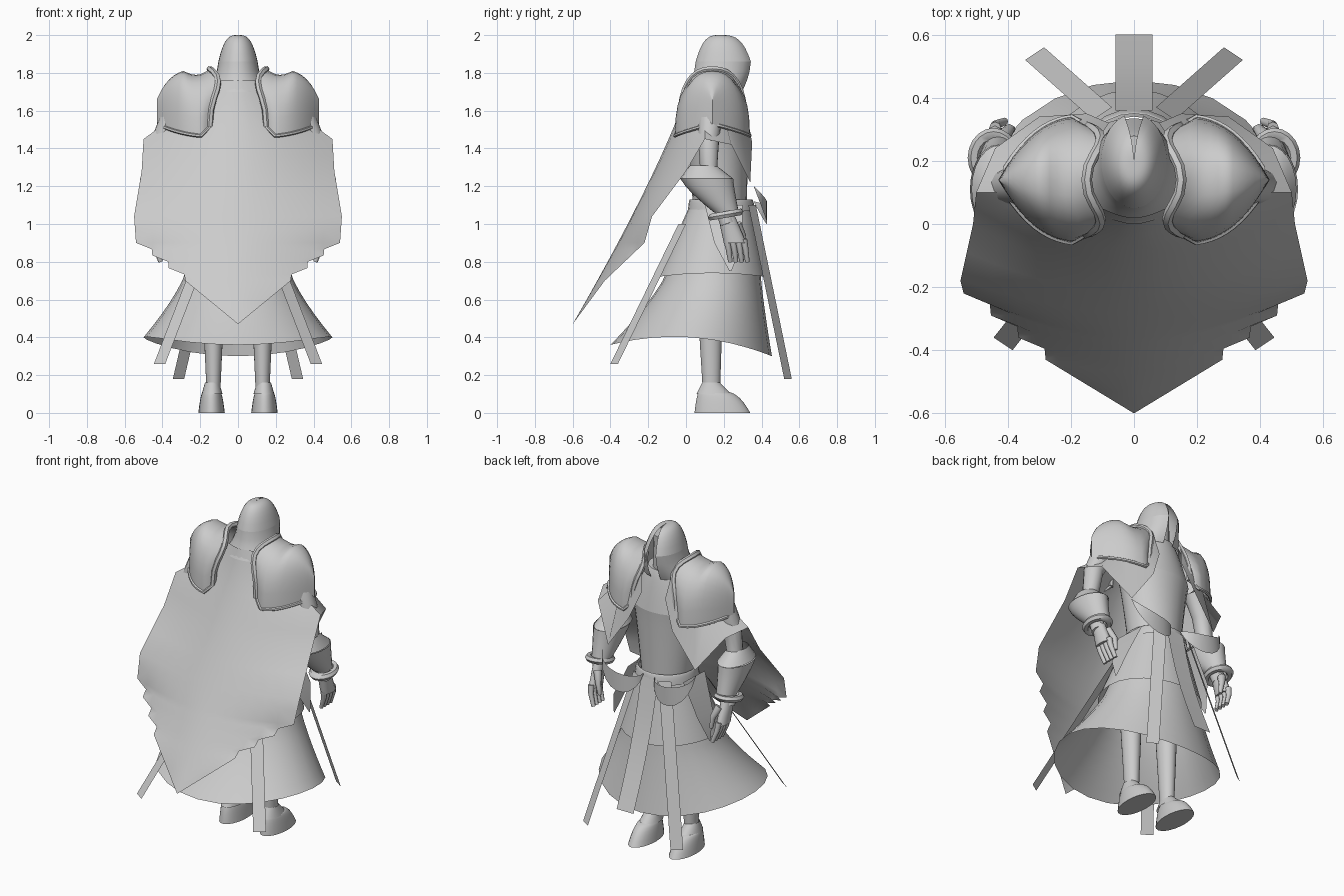
import bpy, bmesh
from math import sin, cos, pi, radians
from mathutils import Vector

if "Cube" in bpy.data.objects:
    bpy.data.objects.remove(bpy.data.objects["Cube"])

grey = bpy.data.materials.new("plain grey")
grey.use_nodes = True
tone = (0.6, 0.6, 0.6, 1)
grey.diffuse_color = tone
grey.node_tree.nodes["Principled BSDF"].inputs["Base Color"].default_value = tone


def finish(obj, mirrored):
    """Give material, smooth shading and, for paired parts, a mirrored twin."""
    obj.data.materials.append(grey)
    bpy.ops.object.select_all(action="DESELECT")
    obj.select_set(True)
    bpy.context.view_layer.objects.active = obj
    bpy.ops.object.shade_smooth_by_angle(angle=radians(50))
    if mirrored:
        obj.modifiers.new("mirror", "MIRROR").use_clip = True


def loft(name, rows, closed=True, caps=False, mirrored=False):
    """Skin a list of equal-length point rows."""
    bm = bmesh.new()
    rows = [[bm.verts.new(p) for p in row] for row in rows]
    count = len(rows[0])
    for low, high in zip(rows, rows[1:]):
        for i in range(count if closed else count - 1):
            j = (i + 1) % count
            bm.faces.new((low[i], low[j], high[j], high[i]))
    if caps:
        bm.faces.new(rows[0][::-1])
        bm.faces.new(rows[-1])
    bmesh.ops.remove_doubles(bm, verts=bm.verts, dist=0.0005)
    bmesh.ops.recalc_face_normals(bm, faces=bm.faces)
    mesh = bpy.data.meshes.new(name)
    bm.to_mesh(mesh)
    bm.free()
    obj = bpy.data.objects.new(name, mesh)
    bpy.context.collection.objects.link(obj)
    finish(obj, mirrored)


def mix(pair, t):
    return pair[0] + (pair[1] - pair[0]) * t


def flare(name, height, width, back, front, x=0, curve=1, slope=0, dip=0,
          gap=(0, 0), caps=False, mirrored=False, steps=7, sides=24):
    """Oval shell running down between two sections; each pair is (top, bottom).
    Slope and dip bend the lower hem, gap leaves the front open by an angle."""
    rows = []
    for k in range(steps + 1):
        t = k / steps
        z, rx = mix(height, t ** curve), mix(width, t)
        near, far, opening = mix(back, t), mix(front, t), mix(gap, t)
        row = []
        for i in range(sides):
            share = i / (sides - 1) if any(gap) else i / sides
            a = pi / 2 + opening + (2 * pi - 2 * opening) * share
            s = sin(a)
            row.append((x + rx * cos(a), (near + far) / 2 + s * (far - near) / 2,
                        z + t * (slope * s - dip * s * s)))
        rows.append(row)
    loft(name, rows, not any(gap), caps, mirrored)


def tube(name, path, start, end, sides=8):
    """Paired round tube along a path, tapering from start to end radius."""
    path = [Vector(p) for p in path]
    last = len(path) - 1
    rows, u = [], None
    for i, p in enumerate(path):
        d = (path[min(i + 1, last)] - path[max(i - 1, 0)]).normalized()
        u = (u - d * u.dot(d)).normalized() if u else d.orthogonal().normalized()
        v = d.cross(u)
        radius = mix((start, end), i / last)
        rows.append([p + radius * (u * cos(a) + v * sin(a))
                     for a in (2 * pi * k / sides for k in range(sides))])
    loft(name, rows, caps=True, mirrored=True)


def strap(name, top, bottom, side, sag=0, mirrored=True):
    """Flat ribbon, sagging inward along its length."""
    top, bottom, side = Vector(top), Vector(bottom), Vector(side)
    rows = []
    for k in range(6):
        p = top.lerp(bottom, k / 5)
        p.y -= sag * sin(pi * k / 5)
        rows.append([p - side, p + side])
    loft(name, rows, closed=False, mirrored=mirrored)


# Hood with an open front, and the face inside
flare("hood_crown", height=(2, 1.86), width=(0, 0.104), back=(0.18, 0.05),
      front=(0.18, 0.35), curve=3.3, gap=(0, 0.3), steps=10)
flare("hood_drape", height=(1.86, 1.7), width=(0.104, 0.16), back=(0.05, 0),
      front=(0.35, 0.3), curve=0.6, gap=(0.3, 0.2))
flare("face", height=(1.95, 1.7), width=(0.06, 0.08), back=(0.12, 0.1),
      front=(0.28, 0.27), caps=True)

# Torso and belt
flare("shoulders", height=(1.74, 1.5), width=(0.12, 0.22), back=(0.05, 0),
      front=(0.28, 0.335), curve=1.3, caps=True)
flare("torso", height=(1.5, 1.05), width=(0.22, 0.15), back=(0, 0.04),
      front=(0.335, 0.32), curve=1.3)
flare("belt", height=(1.13, 1.07), width=(0.17, 0.185), back=(0.02, 0.01),
      front=(0.35, 0.365), curve=2)

# Two skirt layers
flare("upper_skirt", height=(1.12, 0.74), width=(0.165, 0.3), back=(0.03, -0.15),
      front=(0.34, 0.425), dip=0.02)
flare("lower_skirt", height=(0.8, 0.4), width=(0.26, 0.5), back=(-0.08, -0.4),
      front=(0.39, 0.455), curve=0.72, slope=-0.03, dip=0.07)

# Long back cape: a sweeping centre line joined to a partly ragged outer edge
corners = [Vector(p) for p in ((0.12, 0.06, 1.76), (0.32, 0.1, 1.58), (0.5, 0.1, 1.45),
                               (0.51, 0, 1.28), (0.55, -0.18, 1.04), (0.54, -0.22, 0.9),
                               (0.28, -0.43, 0.7), (0, -0.6, 0.47))]
edge = []
for index, (a, b) in enumerate(zip(corners, corners[1:])):
    torn = index == 5
    pieces = 6 if torn else 2
    for k in range(pieces):
        p = a.lerp(b, k / pieces)
        p.x -= 0.04 if torn and k % 2 else 0
        edge.append(p)
edge.append(corners[-1])
rows = []
for p in edge:
    t = (1.76 - p.z) / 1.29
    middle = Vector((0, 0.02 - 0.62 * t ** 1.2, p.z))
    row = []
    for k in range(7):
        q = middle.lerp(p, k / 6)
        q.y = mix((middle.y, p.y), (k / 6) ** 1.7)
        row.append(q)
    rows.append(row)
loft("cape", rows, closed=False, mirrored=True)

# Mantle flaps wrapping over the shoulders to a point at the front
loft("mantle_flap", [
    [(0.32, 0.1, 1.58), (0.3, 0.2, 1.58), (0.25, 0.27, 1.6), (0.17, 0.3, 1.66), (0.1, 0.29, 1.73)],
    [(0.5, 0.1, 1.45), (0.44, 0.24, 1.42), (0.3, 0.34, 1.22), (0.15, 0.35, 1.43), (0.08, 0.32, 1.6)],
], closed=False, mirrored=True)

# Shoulder guards: arched sections shrinking outward to a ridge point
arcs = []
for i in range(13):
    u = i / 12
    top = 1.82 - 0.16 * u ** 4 - 0.03 * sin(pi * min(1, 2 * u))
    low = 1.465 + 0.065 * u * u + 0.05 * max(0, 1 - 6 * u)
    depth = 0.2 * (1 - u ** 2.5) - 0.03 * max(0, 1 - 6 * u)
    arc = []
    for k in range(17):
        a = pi * (k / 16 - 0.5)
        s, c = sin(a), max(cos(a), 0)
        bow = 0.045 * sin(2 * a) ** 2 * max(0, 1 - 3 * u)
        reach = depth * abs(s) ** 0.85
        arc.append((0.15 + 0.28 * u - bow, 0.14 + (reach if s > 0 else -reach),
                    mix((low, top), c ** 0.75)))
    arcs.append(arc)
loft("shoulder_guard", arcs, closed=False, mirrored=True)
tube("shoulder_rim", arcs[0], 0.017, 0.017, sides=6)
hem = [arc[0] for arc in arcs[:-1]] + [arc[-1] for arc in arcs[-2::-1]]
tube("shoulder_hem", hem, 0.01, 0.01, sides=6)

# Arms, flared cuffs and bracelets
tube("arm", [(0.34, 0.13, 1.58), (0.4, 0.12, 1.45), (0.42, 0.12, 1.3), (0.445, 0.22, 1)],
     0.065, 0.04, sides=12)
flare("cuff_top", height=(1.31, 1.24), width=(0.05, 0.09), back=(0.02, -0.03),
      front=(0.16, 0.25), x=0.425, mirrored=True, steps=2)
flare("flared_cuff", height=(1.24, 1.06), width=(0.09, 0.055), back=(-0.03, 0.15),
      front=(0.25, 0.28), x=0.43, curve=0.8, mirrored=True)
bpy.ops.mesh.primitive_torus_add(location=(0, 0, 0), major_segments=20, minor_segments=6,
                                 major_radius=0.062, minor_radius=0.02)
bracelet = bpy.context.object
bracelet.name = "bracelet"
for v in bracelet.data.vertices:
    x, y, z = v.co
    v.co = (x + 0.445, y * 1.15 + 0.21, z + 0.2 * y + 1.05)
finish(bracelet, True)

# Hands
flare("palm", height=(1.04, 0.9), width=(0.035, 0.03), back=(0.17, 0.2),
      front=(0.26, 0.32), x=0.44, caps=True, mirrored=True, steps=3, sides=12)
for i in range(4):
    y = 0.215 + 0.03 * i
    tube("finger", [(0.44, y, 0.92), (0.435, y + 0.01, 0.87), (0.41, y + 0.02, 0.8)],
         0.019, 0.012)
tube("thumb", [(0.42, 0.27, 1), (0.395, 0.3, 0.94), (0.385, 0.3, 0.87)], 0.025, 0.01)

# Legs, boot tops and feet
flare("leg", height=(0.75, 0.1), width=(0.065, 0.036), back=(0.05, 0.09),
      front=(0.2, 0.18), x=0.13, mirrored=True)
flare("boot_top", height=(0.16, 0.1), width=(0.038, 0.055), back=(0.085, 0.055),
      front=(0.18, 0.24), x=0.137, mirrored=True)
flare("foot", height=(0.11, 0), width=(0.045, 0.07), back=(0.07, 0.045),
      front=(0.22, 0.34), x=0.14, curve=2, caps=True, mirrored=True)

# Hanging straps
strap("front_strap", (0, 0.36, 1.1), (0, 0.6, 0.36), (0.058, 0, 0), sag=0.025, mirrored=False)
strap("front_side_strap", (0.1, 0.35, 1.1), (0.315, 0.54, 0.18), (0.03, -0.02, 0))
strap("back_side_strap", (0.13, -0.02, 1), (0.415, -0.38, 0.26), (0.03, 0.02, 0))

# Curled hip sash and a trailing pointed cloth
sash = []
for k in range(11):
    a = pi * k / 10
    x, y, half = 0.18 - 0.14 * cos(a), 0.36 + 0.07 * sin(a), 0.055 * sin(a)
    z = 1.12 - 0.1 * sin(a) + 0.008 * k
    sash.append([(x, y, z + half), (x, y, z - half - 0.005)])
loft("hip_sash", sash, closed=False, mirrored=True)
loft("hip_cloth", [[(0.19, 0.3, 1.1), (0.2, 0.1, 1.1)], [(0.29, 0.3, 0.9), (0.29, 0.15, 0.9)],
                   [(0.33, 0.24, 0.75), (0.33, 0.23, 0.75)]], closed=False, mirrored=True)
